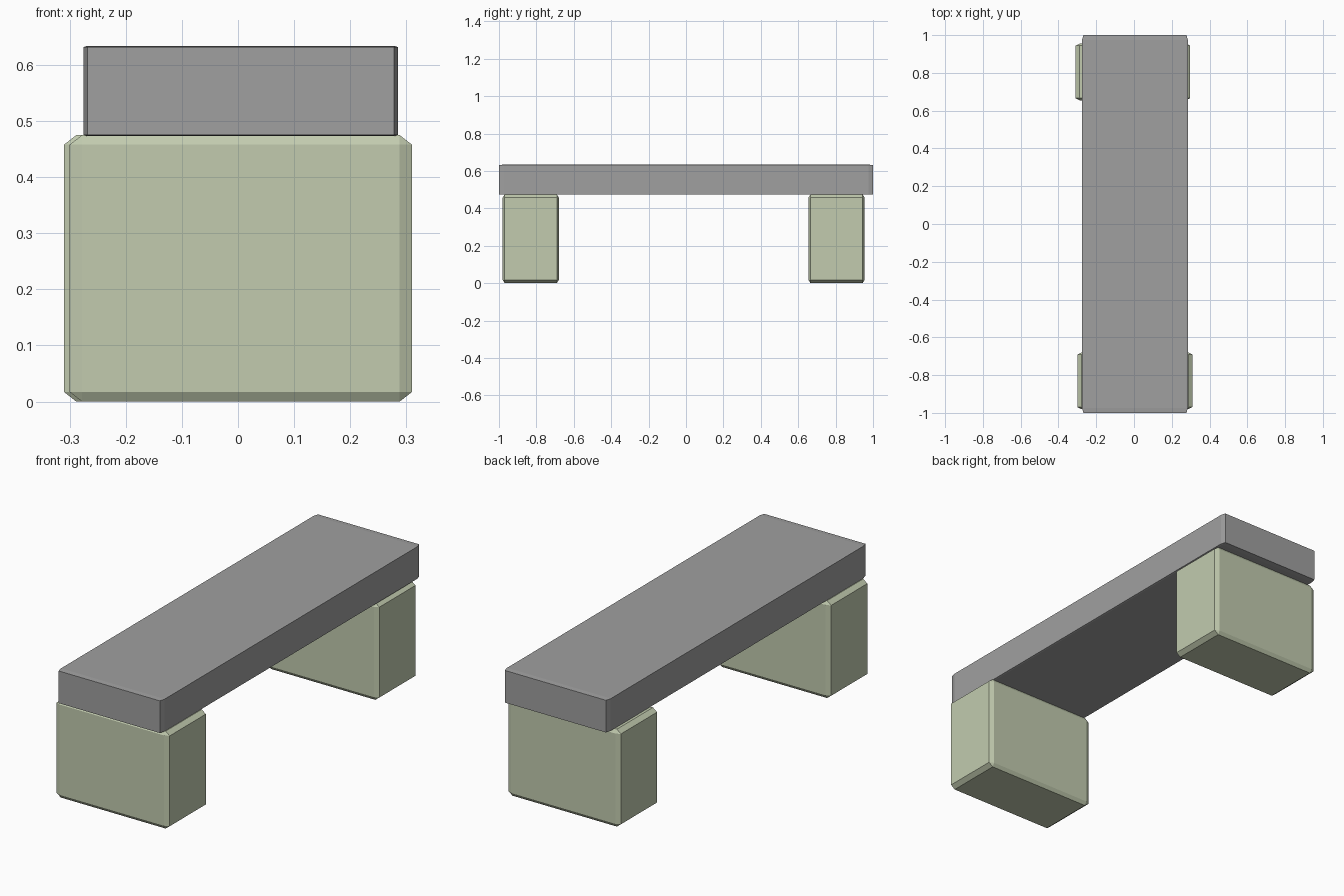
import bpy
import bmesh
from mathutils import Matrix, Vector

if "Cube" in bpy.data.objects:
    bpy.data.objects.remove(bpy.data.objects["Cube"])


def material(name, rgb):
    m = bpy.data.materials.new(name)
    m.diffuse_color = (*rgb, 1)
    m.use_nodes = True
    m.node_tree.nodes["Principled BSDF"].inputs["Base Color"].default_value = m.diffuse_color
    return m


def block(name, lo, hi, bevel, mat):
    """Unit cube with chamfered edges, stretched to fill the box lo..hi."""
    lo, hi = Vector(lo), Vector(hi)
    bm = bmesh.new()
    bmesh.ops.create_cube(bm, size=1)
    bmesh.ops.bevel(bm, geom=bm.edges[:], offset=bevel, segments=1,
                    affect='EDGES', profile=0.5)
    bmesh.ops.transform(bm, verts=bm.verts[:],
                        matrix=Matrix.Diagonal((hi - lo).to_4d()))
    mesh = bpy.data.meshes.new(name)
    bm.to_mesh(mesh)
    bm.free()
    mesh.materials.append(mat)
    ob = bpy.data.objects.new(name, mesh)
    ob.location = (lo + hi) / 2
    bpy.context.collection.objects.link(ob)


grey = material("slab grey", (0.35, 0.35, 0.35))
green = material("pale stone green", (0.54, 0.60, 0.43))

# Long seat slab
block("seat", (-0.275, -1.0, 0.473), (0.285, 1.0, 0.634), 0.0125, grey)

# Two stone legs, slightly offset from each other
block("front_leg", (-0.30, -0.98, 0), (0.31, -0.68, 0.475), 0.036, green)
block("back_leg", (-0.31, 0.655, 0), (0.297, 0.955, 0.475), 0.036, green)
